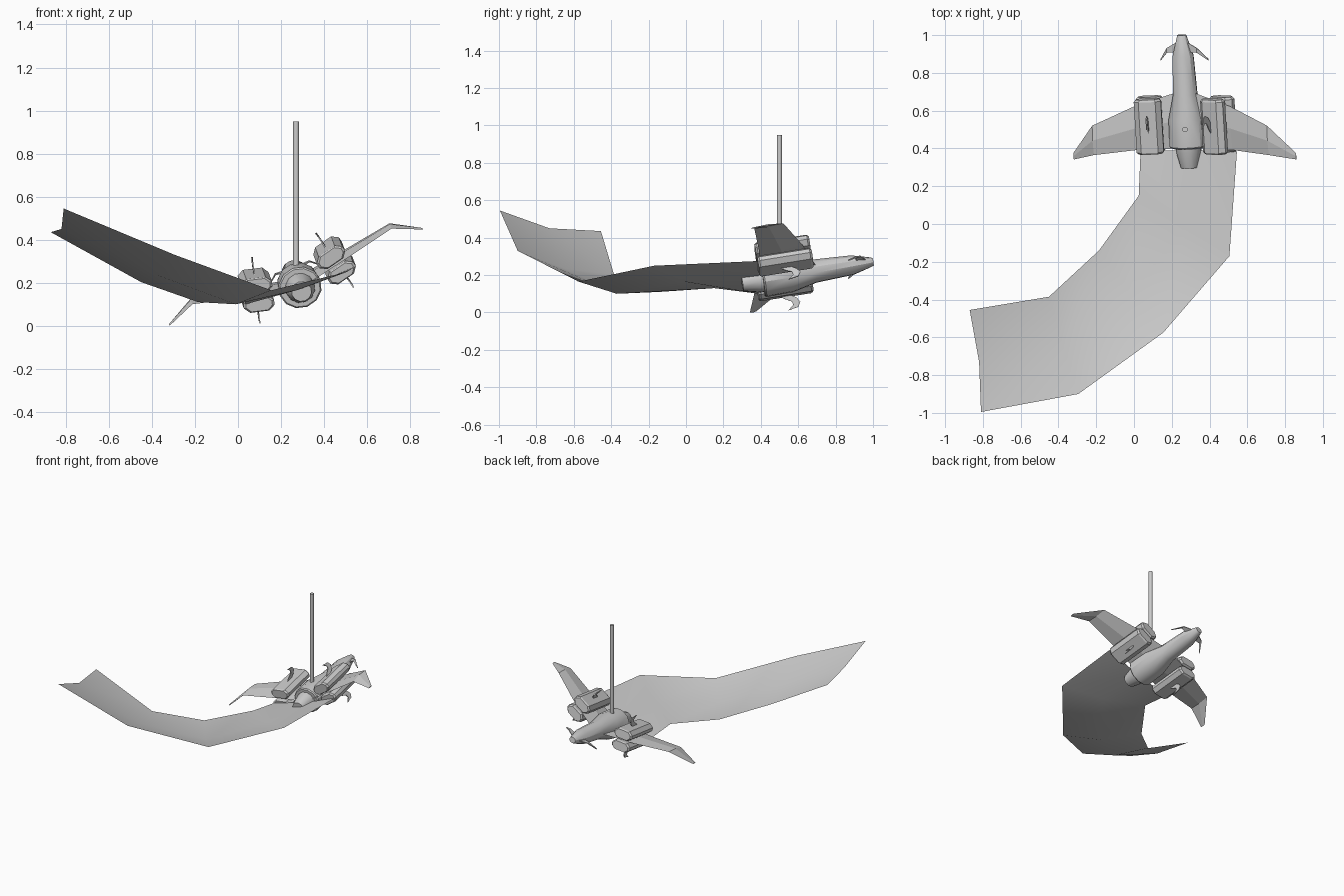
import bpy, bmesh
from math import radians, sin, cos, pi
from mathutils import Matrix, Vector

if "Cube" in bpy.data.objects:
    bpy.data.objects.remove(bpy.data.objects["Cube"])

# Banked, nose-up attitude shared by every aircraft part
FLIGHT = (Matrix.Translation((0.283, 0.5, 0.187))
          @ Matrix.Rotation(radians(-20.8), 4, 'Y')
          @ Matrix.Rotation(radians(9.7), 4, 'X'))


def finish(name, bm, matrix=FLIGHT, smooth=None):
    bm.transform(matrix)
    bmesh.ops.recalc_face_normals(bm, faces=bm.faces)
    me = bpy.data.meshes.new(name)
    bm.to_mesh(me)
    bm.free()
    ob = bpy.data.objects.new(name, me)
    bpy.context.collection.objects.link(ob)
    if smooth:
        bpy.ops.object.select_all(action='DESELECT')
        ob.select_set(True)
        bpy.context.view_layer.objects.active = ob
        bpy.ops.object.shade_smooth_by_angle(angle=radians(smooth))
    return ob


def loft(rings, cap=True):
    """Skin a list of point rings and cap both ends."""
    bm = bmesh.new()
    loops = [[bm.verts.new(p) for p in r] for r in rings]
    n = len(loops[0])
    for a, b in zip(loops, loops[1:]):
        for i in range(n if cap else n - 1):
            j = (i + 1) % n
            bm.faces.new((a[i], a[j], b[j], b[i]))
    if cap:
        bm.faces.new(loops[0])
        bm.faces.new(loops[-1])
    return bm


def body(stations, sides=12):
    """Round sections along the flight axis: (position, radius, height ratio)."""
    return loft([[(r * cos(2 * pi * i / sides), v, h * r * sin(2 * pi * i / sides))
                  for i in range(sides)] for v, r, h in stations])


# Fuselage and tail nozzle
finish("fuselage", body([(-0.093, 0.095, .95), (-0.085, 0.102, .95), (0.06, 0.099, .95),
                         (0.193, 0.066, .95), (0.395, 0.058, .9), (0.49, 0.030, .9),
                         (0.508, 0.025, .8)]), smooth=30)
finish("tail_nozzle", body([(-0.203, 0.047, 1), (-0.115, 0.068, 1), (-0.08, 0.07, 1)]), smooth=30)

DIHEDRAL = radians(14)
for side, s in (("right", 1), ("left", -1)):
    flip = FLIGHT @ Matrix.Diagonal((s, 1, 1, 1))

    # Cranked wing: (span, height, leading edge, trailing edge, half thickness)
    wing = [(0.05, 0.008, 0.20, -0.10, .014), (0.27, 0.057, 0.135, -0.10, .013),
            (0.495, 0.112, 0.04, -0.118, .009), (0.63, 0.062, -0.115, -0.15, .004)]
    finish(side + "_wing", loft([[(u, a, w), (u, (a + b) / 2, w + t), (u, b, w),
                                  (u, (a + b) / 2, w - t)] for u, w, a, b, t in wing]), flip)

    # Canard with drooping swept tip
    canard = [(0.02, 0.004, 0.475, 0.415), (0.085, 0.012, 0.44, 0.415), (0.135, -0.02, 0.375, 0.368)]
    finish(side + "_canard", loft([[(u, a, w + .003), (u, b, w + .003), (u, b, w - .003), (u, a, w - .003)]
                                   for u, w, a, b in canard]), flip)

    # Engine pods above and below the wing, each carrying a hooked fin
    for level, k in (("upper", 1), ("lower", -1)):
        pod = flip @ Matrix.Translation((0.195, 0, 0.042)) @ Matrix.Rotation(-DIHEDRAL, 4, 'Y') \
            @ Matrix.Diagonal((1, 1, k, 1))
        section = [(.072, -.012), (.072, .012), (.045, .036), (-.045, .036),
                   (-.072, .012), (-.072, -.012), (-.045, -.036), (.045, -.036)]
        rings = [[(x * f, v, 0.044 + z * f) for x, z in section]
                 for v, f in ((-.116, .85), (-.106, 1), (.166, 1), (.178, .85))]
        finish(f"{side}_{level}_engine", loft(rings), pod)

        hook = [(-.02, .075), (.04, .075), (.085, .105), (.10, .13), (.085, .155),
                (.03, .165), (.06, .14), (.055, .12), (.03, .108)]
        finish(f"{side}_{level}_fin",
               loft([[(x, v, w - .008) for v, w in hook] for x in (-.003, .003)]), pod)

# Curved trail sheet: left edge, sagging middle, right edge at each station
trail = [
    [(0.035, 0.39, 0.10), (0.29, 0.39, 0.17), (0.545, 0.385, 0.275)],
    [(0.025, 0.15, 0.13), (0.27, -0.01, 0.165), (0.505, -0.17, 0.25)],
    [(-0.185, -0.14, 0.11), (-0.01, -0.37, 0.10), (0.155, -0.575, 0.165)],
    [(-0.45, -0.385, 0.203), (-0.375, -0.65, 0.235), (-0.295, -0.90, 0.33)],
    [(-0.87, -0.455, 0.435), (-0.82, -0.73, 0.45), (-0.81, -0.995, 0.545)]]
finish("trail", loft(trail, cap=False), Matrix(), smooth=60)

# Vertical rod rising from the fuselage
bm = bmesh.new()
bmesh.ops.create_cone(bm, cap_ends=True, segments=12, radius1=.014, radius2=.014, depth=0.75)
finish("rod", bm, Matrix.Translation((0.27, 0.5, 0.575)), smooth=40)

# Rest the lowest point on the ground
low = min(v.co.z for o in bpy.data.objects for v in o.data.vertices)
for o in bpy.data.objects:
    if o.name not in ("trail", "rod"):
        o.data.transform(Matrix.Translation((0, 0, -low)))
